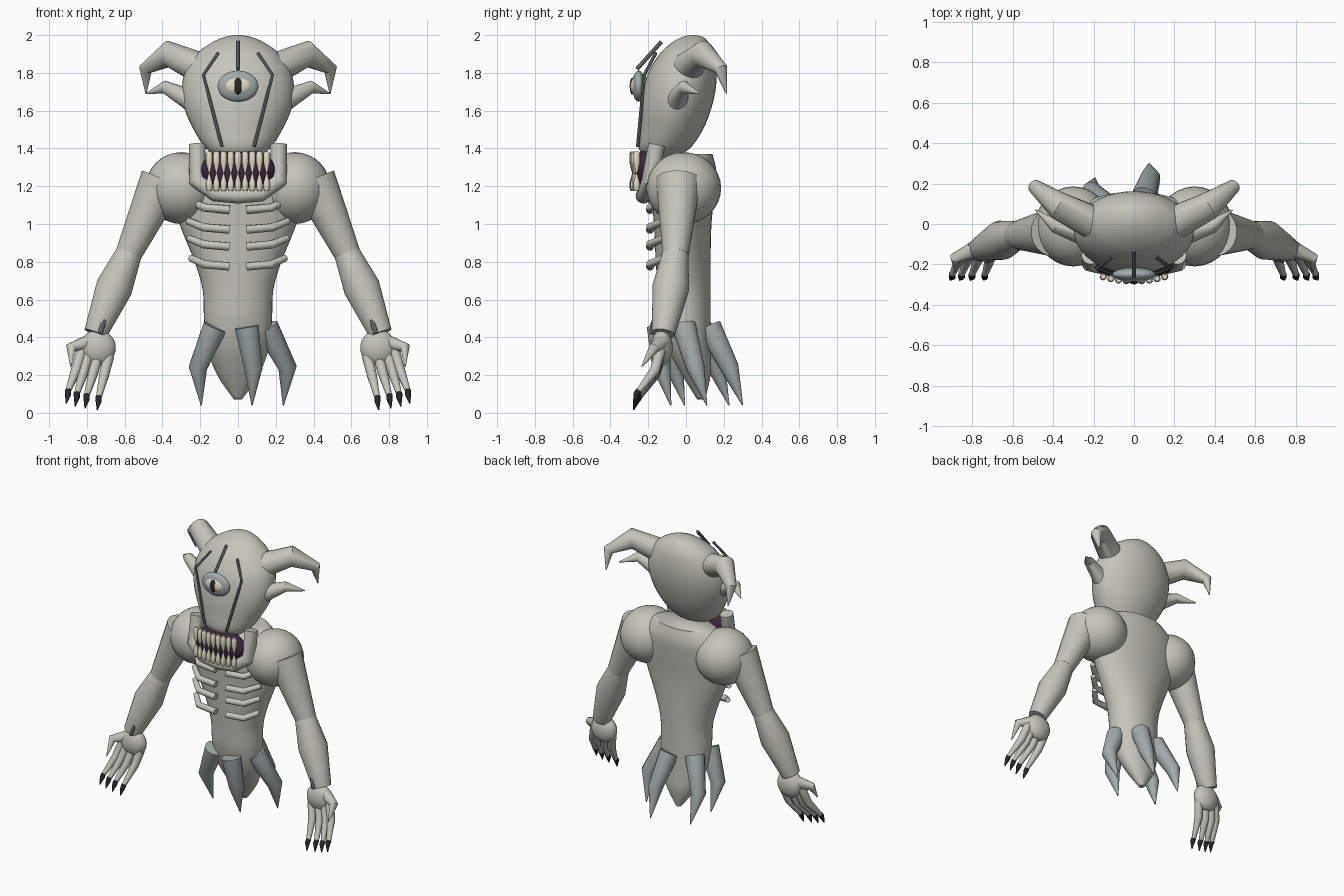
import bpy, bmesh, math
from mathutils import Vector

if "Cube" in bpy.data.objects:
    bpy.data.objects.remove(bpy.data.objects["Cube"])


def material(name, rgb):
    m = bpy.data.materials.new(name)
    m.diffuse_color = (*rgb, 1)
    m.use_nodes = True
    m.node_tree.nodes["Principled BSDF"].inputs["Base Color"].default_value = m.diffuse_color
    return m


SKIN = material("skin", (0.56, 0.56, 0.50))
SLATE = material("slate", (0.36, 0.41, 0.41))
CRACK = material("crack", (0.20, 0.21, 0.20))
BONE = material("bone", (0.78, 0.72, 0.58))
DARK = material("dark", (0.05, 0.02, 0.05))
BLACK = material("claw", (0.02, 0.02, 0.025))


def skin_rings(name, rings, mat, angle=40):
    """Join equal-length rings of points into a closed, capped surface."""
    bm = bmesh.new()
    vs = [[bm.verts.new(p) for p in r] for r in rings]
    n = len(vs[0])
    for a, b in zip(vs, vs[1:]):
        for i in range(n):
            j = (i + 1) % n
            bm.faces.new((a[i], a[j], b[j], b[i]))
    bm.faces.new(vs[0])
    bm.faces.new(vs[-1])
    bmesh.ops.recalc_face_normals(bm, faces=bm.faces)
    me = bpy.data.meshes.new(name)
    bm.to_mesh(me)
    bm.free()
    me.shade_smooth()
    me.set_sharp_from_angle(angle=math.radians(angle))
    me.materials.append(mat)
    ob = bpy.data.objects.new(name, me)
    bpy.context.collection.objects.link(ob)
    return ob


def tube(name, pts, radii, mat=SKIN, n=16, s=1):
    """Tapered tube along a path; s=-1 mirrors it across x."""
    pts = [Vector((p[0] * s, p[1], p[2])) for p in pts]
    rings, u = [], None
    for i, p in enumerate(pts):
        t = Vector()
        if i > 0:
            t += (p - pts[i - 1]).normalized()
        if i < len(pts) - 1:
            t += (pts[i + 1] - p).normalized()
        t.normalize()
        u = t.orthogonal() if u is None else u - t * u.dot(t)
        u.normalize()
        v = t.cross(u)
        rings.append([p + radii[i] * (u * math.cos(k * math.tau / n) + v * math.sin(k * math.tau / n))
                      for k in range(n)])
    return skin_rings(name, rings, mat)


def body(name, rows, steps=5, n=40):
    """Smooth loft of ellipses; rows are (z, front y, back y, half width)."""
    rows = [Vector(r) for r in rows]
    ext = [rows[0]] + rows + [rows[-1]]
    fine = []
    for a, b, c, d in zip(ext, ext[1:], ext[2:], ext[3:]):
        for k in range(steps):
            t = k / steps
            fine.append(0.5 * (2 * b + (c - a) * t + (2 * a - 5 * b + 4 * c - d) * t * t
                               + (3 * b - a - 3 * c + d) * t ** 3))
    fine.append(rows[-1])
    return skin_rings(name, [[(r[3] * math.cos(i * math.tau / n),
                               (r[1] + r[2]) / 2 + (r[2] - r[1]) / 2 * math.sin(i * math.tau / n), r[0])
                              for i in range(n)] for r in fine], SKIN, 60)


def ball(name, c, r, mat=SKIN):
    """Ellipsoid with centre c and half sizes r."""
    rings = []
    for j in range(17):
        a = math.pi * (0.01 + 0.98 * j / 16)
        rings.append([(c[0] + r[0] * math.sin(a) * math.cos(i * math.tau / 28),
                       c[1] + r[1] * math.sin(a) * math.sin(i * math.tau / 28),
                       c[2] + r[2] * math.cos(a)) for i in range(28)])
    return skin_rings(name, rings, mat)


# Torso and egg-shaped head
body("torso", [(.07, .06, .10, .02), (.2, -.02, .13, .11), (.35, -.10, .13, .165), (.5, -.14, .13, .18),
               (.65, -.15, .13, .187), (.8, -.16, .13, .23), (1.0, -.17, .135, .31), (1.15, -.18, .15, .35),
               (1.28, -.17, .16, .33), (1.37, -.10, .14, .22)])
body("head", [(1.34, -.20, -.08, .09), (1.4, -.25, .02, .17), (1.5, -.25, .09, .235), (1.6, -.245, .13, .28),
              (1.7, -.23, .155, .297), (1.8, -.20, .162, .282), (1.9, -.14, .15, .22), (1.96, -.075, .12, .14),
              (1.99, -.02, .09, .07), (2.0, .02, .05, .015)])

# Eye
ball("eye_rim", (0, -.25, 1.73), (.108, .035, .082), SLATE)
ball("eyeball", (0, -.27, 1.73), (.07, .024, .047), BONE)
ball("pupil", (0, -.285, 1.73), (.023, .013, .044), BLACK)

# Mouth, jaw and teeth
ball("mouth", (0, -.20, 1.285), (.20, .075, .115), DARK)
jaw = [(.215, -.155, 1.42), (.218, -.19, 1.23), (.12, -.215, 1.16), (0, -.225, 1.15)]
tube("jaw", jaw + [(-x, y, z) for x, y, z in jaw[-2::-1]], [.045, .045, .042, .042, .042, .045, .045])
ball("chin", (0, -.17, 1.17), (.18, .08, .06))
for i in range(9):
    x = -.152 + .038 * i
    y = -.282 + .9 * x * x
    tube("upper_tooth", [(x, y, 1.385), (x, y, 1.37), (x, y, 1.325), (x, y, 1.265)], [.012, .018, .018, .003], BONE, 10)
    tube("lower_tooth", [(x, y, 1.175), (x, y, 1.19), (x, y, 1.22), (x, y, 1.27)], [.012, .017, .017, .003], BONE, 10)

# Forehead crack strips
tube("middle_crack", [(0, -.13, 1.965), (0, -.26, 1.82)], [.011, .011], CRACK, 8)

for s in (1, -1):
    tube("side_crack", [(.105, -.16, 1.905), (.183, -.22, 1.79), (.085, -.256, 1.41)], [.009] * 3, CRACK, 8, s)
    # Horns
    tube("upper_horn", [(.19, 0, 1.82), (.37, .09, 1.90), (.49, .185, 1.82), (.487, .215, 1.69)],
         [.085, .07, .036, .003], s=s)
    tube("lower_horn", [(.24, -.05, 1.65), (.39, -.01, 1.725), (.487, .07, 1.69)], [.06, .034, .003], s=s)
    # Ribs
    for z, dx in ((1.075, .0), (.97, .02), (.88, .015), (.775, .005)):
        tube("rib", [(.045, -.19, z), (.18, -.19, z + .012), (.245 + dx, -.12, z + .045)], [.022, .022, .018], n=10, s=s)
    # Shoulder and arm
    ball("shoulder", (.30 * s, -.012, 1.19), (.19, .198, .19))
    tube("upper_arm", [(.40, -.04, 1.233), (.58, -.055, .84)], [.12, .07], n=20, s=s)
    tube("forearm", [(.575, -.055, .85), (.655, -.08, .665), (.755, -.12, .42)], [.069, .098, .062], n=20, s=s)
    tube("arm_spike", [(.73, -.18, .42), (.715, -.175, .47), (.69, -.155, .54)], [.014, .014, .002], CRACK, 8, s)
    # Hand, fingers and thumb
    ball("palm", (.742 * s, -.128, .345), (.095, .058, .095))
    for bx, tx, dz in ((.685, .745, 0), (.74, .81, .01), (.79, .862, .02), (.825, .91, .035)):
        mx = bx * .6 + tx * .4
        ex = bx * .12 + tx * .88
        tube("finger", [(bx, -.135, .30 + dz), (mx, -.165, .20 + dz * .7), (ex, -.25, .08 + dz)],
             [.03, .027, .015], n=12, s=s)
        tube("claw", [(ex, -.247, .085 + dz), (ex, -.262, .065 + dz), (tx, -.278, .015 + dz)],
             [.017, .017, .003], BLACK, 10, s)
    tube("thumb", [(.80, -.13, .37), (.885, -.17, .345), (.885, -.235, .245)], [.04, .028, .003], n=12, s=s)

# Ring of curved shards around the waist
for k in range(5):
    c, d = math.cos(k * math.tau / 5), math.sin(k * math.tau / 5)
    tube("waist_shard", [(.15 * c, -.01 + .14 * d, .455), (.262 * c, .05 + .19 * d, .24), (.24 * c, .11 + .20 * d, .04)],
         [.066, .05, .003], SLATE, 12)
